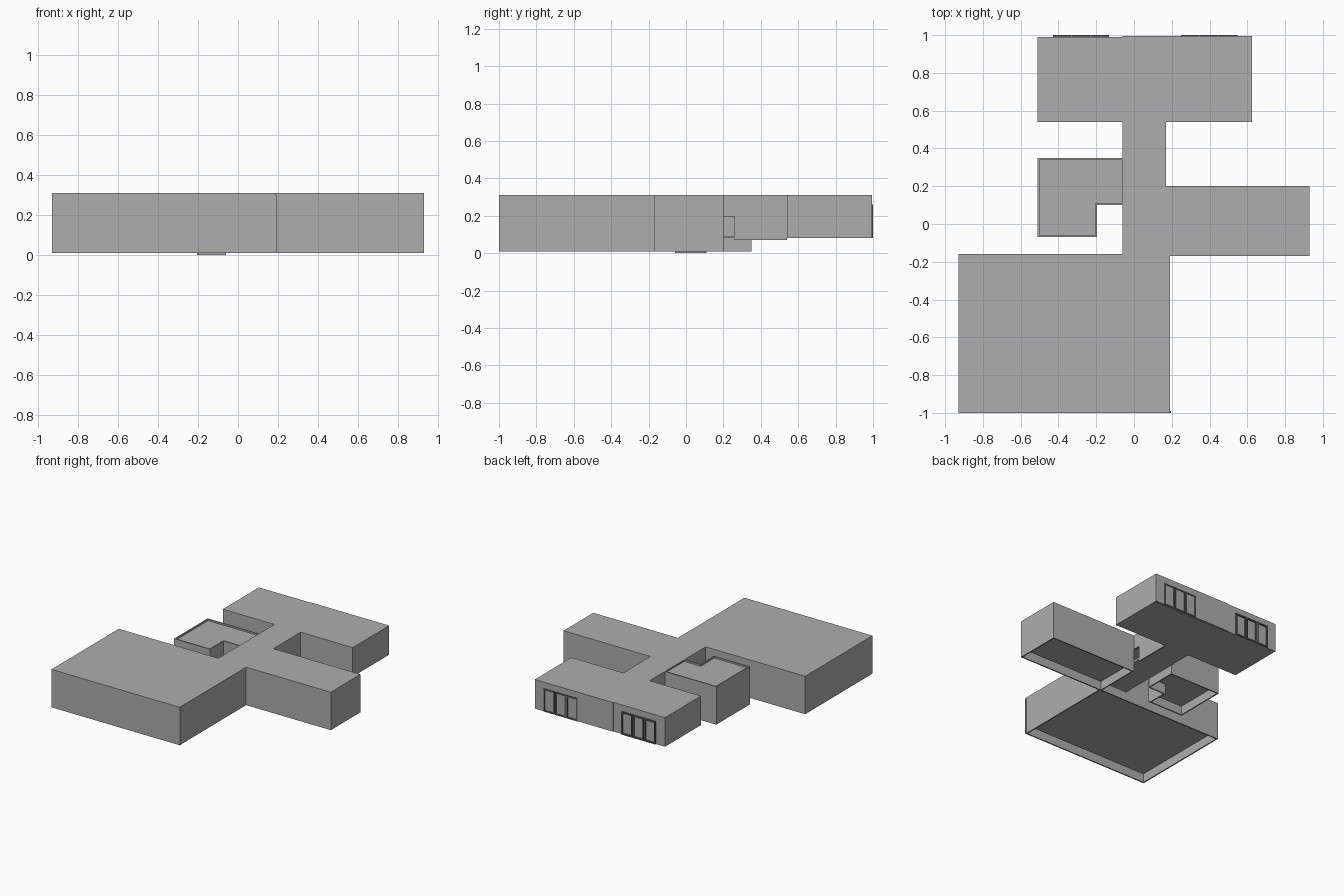
import bpy, bmesh
from mathutils import Matrix, Vector

if "Cube" in bpy.data.objects:
    bpy.data.objects.remove(bpy.data.objects["Cube"])

T = 0.01       # wall thickness
TOP = 0.31     # roof height
FLOOR = 0.08   # underside of the raised floors
BASE = 0.01    # foot of the skirted walls


def material(name, v):
    m = bpy.data.materials.new(name)
    m.diffuse_color = (v, v, v, 1)
    m.use_nodes = True
    m.node_tree.nodes["Principled BSDF"].inputs["Base Color"].default_value = m.diffuse_color
    return m


plaster = material("plaster grey", 0.42)
frame_grey = material("dark frame grey", 0.12)


def boxes(name, items, mat=plaster):
    """One object made of boxes given as (x0, x1, y0, y1, z0, z1)."""
    bm = bmesh.new()
    for x0, x1, y0, y1, z0, z1 in items:
        mid = Vector(((x0 + x1) / 2, (y0 + y1) / 2, (z0 + z1) / 2))
        size = Matrix.Diagonal((x1 - x0, y1 - y0, z1 - z0, 1))
        bmesh.ops.create_cube(bm, size=1, matrix=Matrix.Translation(mid) @ size)
    me = bpy.data.meshes.new(name)
    bm.to_mesh(me)
    bm.free()
    me.materials.append(mat)
    ob = bpy.data.objects.new(name, me)
    bpy.context.collection.objects.link(ob)
    return ob


def slab(name, x0, x1, y0, y1, z0):
    return boxes(name, [(x0, x1, y0, y1, z0, z0 + T)])


R = TOP - T    # underside of the flush roofs

# Main hall: skirted walls with a doorway to the corridor
boxes("hall_walls", [
    (-0.93, 0.195, -1.0, -1.0 + T, BASE, R),
    (-0.93, -0.93 + T, -1.0 + T, -0.16, BASE, R),
    (0.19 - T, 0.19, -1.0 + T, -0.16, BASE, R),
    (-0.93 + T, -0.06, -0.16 - T, -0.16, BASE, R),
    (-0.06, 0.19 - T, -0.16 - T, -0.16, BASE, FLOOR),
])
slab("hall_floor", -0.93 + T, 0.19 - T, -1.0 + T, -0.16 - T, FLOOR)
slab("hall_roof", -0.93, 0.19, -1.0, -0.16, R)

# Right wing
boxes("right_wing_walls", [
    (0.18, 0.93, -0.17, -0.17 + T, BASE, R),
    (0.93 - T, 0.93, -0.17 + T, 0.20 - T, BASE, R),
    (0.17, 0.93, 0.20 - T, 0.20, BASE, R),
    (0.17, 0.17 + T, -0.16, 0.20 - T, BASE, FLOOR),
])
slab("right_wing_floor", 0.17 + T, 0.93 - T, -0.17 + T, 0.20 - T, FLOOR)
boxes("right_wing_roof", [(0.19, 0.93, -0.17, 0.20, R, TOP),
                          (0.17, 0.19, -0.16, 0.20, R, TOP)])

# Corridor, with a low doorway beside the right wing
boxes("corridor_walls", [
    (-0.06, -0.06 + T, -0.16, 0.10, FLOOR, R),
    (-0.06, -0.06 + T, 0.35, 0.54, FLOOR, R),
    (0.17 - T, 0.17, 0.26, 0.54, 0.07, R),
    (0.17 - T, 0.17, 0.20, 0.26, 0.195, R),
])
slab("corridor_floor", -0.06, 0.17, -0.16, 0.54, FLOOR)
slab("corridor_roof", -0.06, 0.17, -0.16, 0.54, R)

# Small left wing, L-shaped, with a roof sunk behind a thin rim
boxes("left_wing_walls", [
    (-0.51, -0.51 + T, -0.07, 0.35, BASE, TOP),
    (-0.51 + T, -0.06, 0.35 - T, 0.35, BASE, TOP),
    (-0.51 + T, -0.195, -0.07, -0.07 + T, BASE, TOP),
    (-0.195 - T, -0.195, -0.07 + T, 0.10, 0.0, TOP),
    (-0.195 - T, -0.06, 0.10, 0.10 + T, 0.0, TOP),
    (-0.06 - T, -0.06, 0.10 + T, 0.35 - T, BASE, FLOOR),
])
for part, z in (("floor", FLOOR), ("roof", TOP - 0.022)):
    boxes("left_wing_" + part, [
        (-0.51 + T, -0.195 - T, -0.07 + T, 0.35 - T, z, z + T),
        (-0.195 - T, -0.06, 0.10 + T, 0.35 - T, z, z + T)])

# Back block, standing clear of the ground
boxes("back_block_walls", [
    (-0.51, -0.06, 0.54, 0.54 + T, FLOOR, R),
    (0.17, 0.625, 0.54, 0.54 + T, FLOOR, R),
    (-0.51, -0.51 + T, 0.54 + T, 0.99 - T, FLOOR, R),
    (0.625 - T, 0.625, 0.54 + T, 0.995 - T, FLOOR, R),
    (-0.51, -0.06, 0.99 - T, 0.99, FLOOR, R),
    (-0.06, 0.625, 0.995 - T, 0.995, FLOOR, R),
])
slab("back_block_floor", -0.51 + T, 0.625 - T, 0.54, 0.99 - T, FLOOR)
boxes("back_block_roof", [(-0.51, -0.06, 0.54, 0.99, R, TOP),
                          (-0.06, 0.625, 0.54, 0.995, R, TOP)])

# Two banks of three framed door panels on the back
for side, x_start, y0 in (("left", -0.43, 0.989), ("right", 0.25, 0.992)):
    bars, w, f = [], 0.1, 0.011
    for i in range(3):
        a = x_start + i * w
        b = a + w - 0.003
        bars += [(a, a + f, y0, 1.0, FLOOR, 0.26), (b - f, b, y0, 1.0, FLOOR, 0.26),
                 (a + f, b - f, y0, 1.0, FLOOR, FLOOR + f),
                 (a + f, b - f, y0, 1.0, 0.26 - f, 0.26)]
    boxes("door_frames_" + side, bars, frame_grey)
